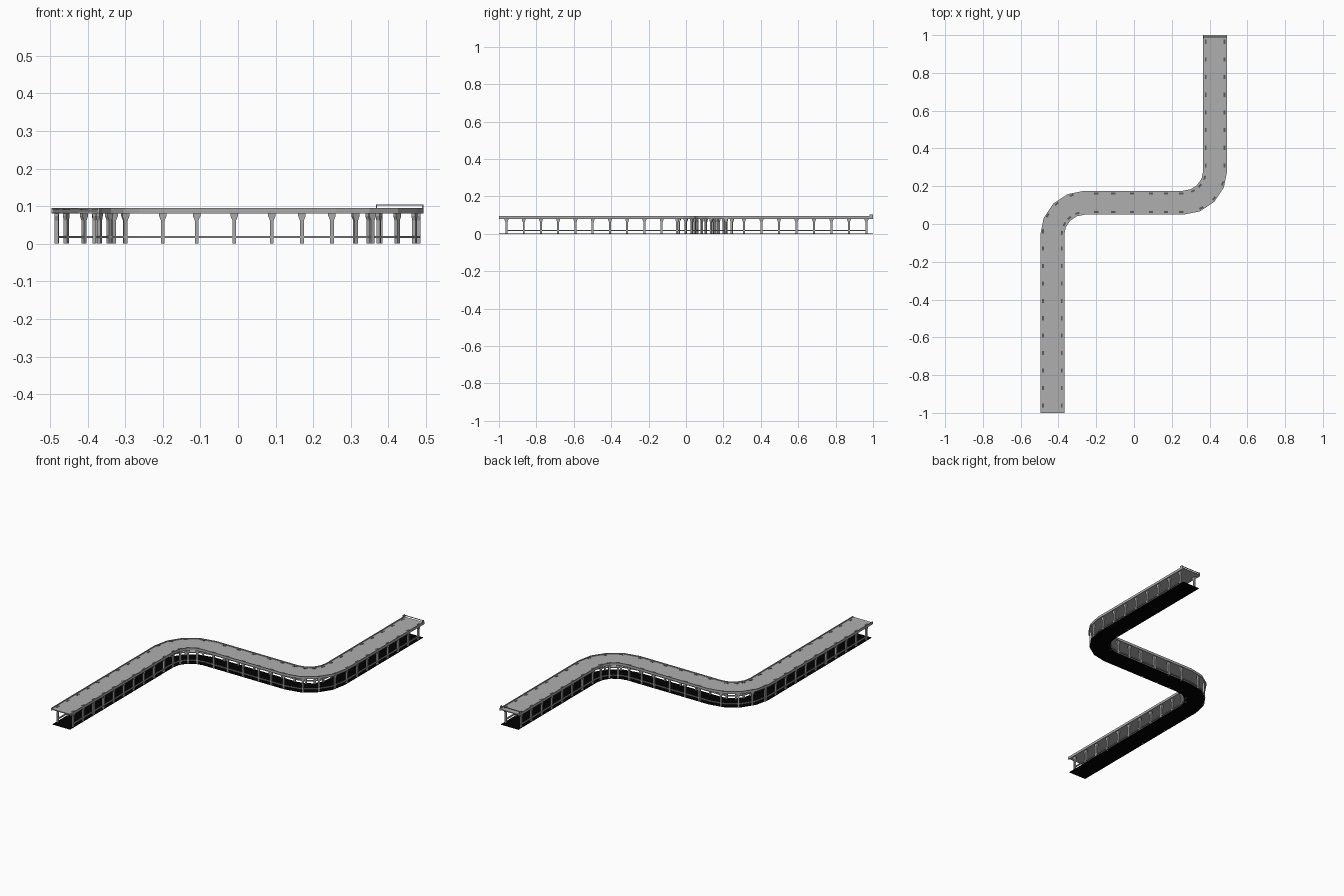
import bpy, bmesh, math

if "Cube" in bpy.data.objects:
    bpy.data.objects.remove(bpy.data.objects["Cube"])


def material(name, v):
    m = bpy.data.materials.new(name)
    m.diffuse_color = (v, v, v, 1)
    m.use_nodes = True
    m.node_tree.nodes["Principled BSDF"].inputs["Base Color"].default_value = m.diffuse_color
    return m


BELT = material("belt grey", 0.43)
RAIL = material("rail grey", 0.40)
LEG = material("leg grey", 0.40)
DARK = material("dark bracket", 0.10)
BLACK = material("floor black", 0.0)

# Centre line: straight, right-hand bend, straight, left-hand bend, straight
R = 0.17
C1 = (-0.2625, -0.0575)
C2 = (0.26, 0.2825)


def bend1(deg):
    a = math.radians(deg)
    n = (-math.cos(a), math.sin(a))
    return (C1[0] + R * n[0], C1[1] + R * n[1], *n)


def bend2(deg):
    a = math.radians(deg)
    n = (-math.sin(a), math.cos(a))
    return (C2[0] - R * n[0], C2[1] - R * n[1], *n)


def path(y0, y1):
    pts = [(-0.4325, y0, -1, 0)]
    pts += [bend1(22.5 * i) for i in range(5)]
    pts += [bend2(22.5 * i) for i in range(5)]
    pts.append((0.43, y1, -1, 0))
    return pts


def finish(name, bm, mat):
    bmesh.ops.recalc_face_normals(bm, faces=bm.faces)
    me = bpy.data.meshes.new(name)
    bm.to_mesh(me)
    bm.free()
    me.materials.append(mat)
    ob = bpy.data.objects.new(name, me)
    bpy.context.collection.objects.link(ob)
    return ob


def sweep(name, profile, mat, y0=-1.0, y1=1.0):
    """Sweep a closed (offset, z) profile along the centre line."""
    bm = bmesh.new()
    rings = [[bm.verts.new((x + nx * o, y + ny * o, z)) for o, z in profile]
             for x, y, nx, ny in path(y0, y1)]
    k = len(profile)
    for a, b in zip(rings, rings[1:]):
        for i in range(k):
            j = (i + 1) % k
            bm.faces.new((a[i], a[j], b[j], b[i]))
    bm.faces.new(rings[0])
    bm.faces.new(rings[-1])
    return finish(name, bm, mat)


def rect(o0, o1, z0, z1):
    return [(o0, z0), (o1, z0), (o1, z1), (o0, z1)]


def prism(bm, st, profile, o0, o1):
    """Extrude a (along, z) profile across the track between two offsets."""
    x, y, nx, ny = st
    tx, ty = ny, -nx
    ends = [[bm.verts.new((x + tx * t + nx * o, y + ty * t + ny * o, z))
             for t, z in profile] for o in (o0, o1)]
    k = len(profile)
    for i in range(k):
        j = (i + 1) % k
        bm.faces.new((ends[0][i], ends[0][j], ends[1][j], ends[1][i]))
    for e in ends:
        bm.faces.new(e)


# Deck, side channels, lower rails and floor strip
sweep("conveyor_belt", rect(-0.060, 0.060, 0.084, 0.0895), BELT)
for side, s in (("left", 1), ("right", -1)):
    a, b = sorted((s * 0.059, s * 0.0635))
    sweep(side + "_side_rail", rect(a, b, 0.080, 0.0945), RAIL)
    a, b = sorted((s * 0.047, s * 0.054))
    sweep(side + "_lower_rail", rect(a, b, 0.015, 0.021), LEG, -0.96, 0.97)
sweep("floor_strip", rect(-0.057, 0.057, 0.0, 0.0008), BLACK)

# Support stations along the track
stations = [(-0.4325, -0.96 + 0.0922 * i, -1, 0) for i in range(10)]
stations += [bend1(d) for d in (5, 28, 48, 72)]
stations += [(x, 0.1125, 0, 1) for x in (-0.2, -0.11, -0.01, 0.09, 0.17, 0.25)]
stations += [bend2(d) for d in (26, 48, 72)]
stations += [(0.43, 0.31 + 0.0935 * i, -1, 0) for i in range(8)]

# Legs flare at the top; belt-level brackets sit above them
half = [(0.005, 0.0), (0.005, 0.062), (0.010, 0.074), (0.010, 0.081)]
leg_profile = half + [(-t, z) for t, z in reversed(half)]
legs, brackets = bmesh.new(), bmesh.new()
for st in stations:
    for s in (1, -1):
        prism(legs, st, leg_profile, s * 0.045, s * 0.055)
        prism(brackets, st, rect(-0.011, 0.011, 0.0885, 0.0905), s * 0.045, s * 0.055)
finish("support_legs", legs, LEG)
finish("belt_brackets", brackets, DARK)

# End stop at the far end
stop = bmesh.new()
end = (0.43, 0.99, -1, 0)
for s in (1, -1):
    prism(stop, end, rect(-0.009, 0.009, 0.094, 0.104), s * 0.060, s * 0.063)
prism(stop, end, rect(-0.002, 0.002, 0.1015, 0.1045), -0.063, 0.063)
finish("end_stop", stop, RAIL)
